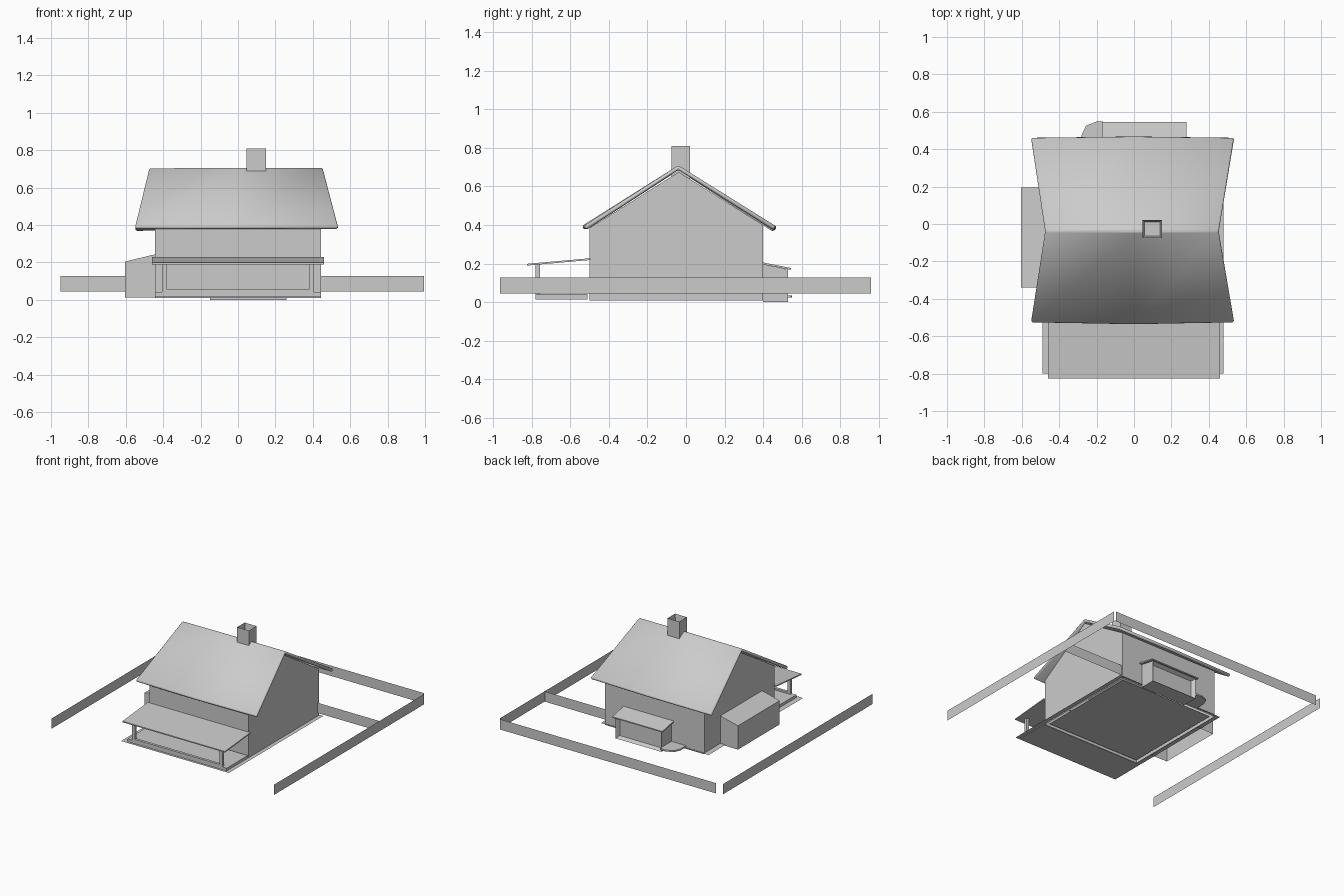
import bpy, bmesh, math
from mathutils import Vector

old = bpy.data.objects.get("Cube")
if old:
    bpy.data.objects.remove(old, do_unlink=True)

GREY = (0.6, 0.6, 0.6, 1.0)
mat = bpy.data.materials.new("plain grey")
mat.use_nodes = True
mat.diffuse_color = GREY
for node in mat.node_tree.nodes:
    if node.type == 'BSDF_PRINCIPLED':
        node.inputs["Base Color"].default_value = GREY


def finish(name, bm):
    """Turn a bmesh into a named, coloured object."""
    mesh = bpy.data.meshes.new(name)
    bm.to_mesh(mesh)
    bm.free()
    mesh.materials.append(mat)
    obj = bpy.data.objects.new(name, mesh)
    bpy.context.collection.objects.link(obj)
    return obj


def prism(profile, axis, start, end):
    """Extrude a 2D profile along x ((y, z) points) or y ((x, z) points)."""
    bm = bmesh.new()

    def place(p, t):
        return (t, p[0], p[1]) if axis == 'x' else (p[0], t, p[1])

    a, b = ([bm.verts.new(place(p, t)) for p in profile] for t in (start, end))
    bm.faces.new(a)
    bm.faces.new(b)
    n = len(profile)
    for i in range(n):
        bm.faces.new((a[i], a[(i + 1) % n], b[(i + 1) % n], b[i]))
    bmesh.ops.recalc_face_normals(bm, faces=bm.faces)
    return bm


def box(name, x, y, z):
    prof = [(y[0], z[0]), (y[1], z[0]), (y[1], z[1]), (y[0], z[1])]
    return finish(name, prism(prof, 'x', *x))


def plate(name, x, y, z):
    """A flat level sheet."""
    bm = bmesh.new()
    bm.faces.new([bm.verts.new((px, py, z)) for px, py in
                  ((x[0], y[0]), (x[1], y[0]), (x[1], y[1]), (x[0], y[1]))])
    return finish(name, bm)


def fence(name, p, q, low=0.045, high=0.128):
    """A flat upright board between two ground points."""
    bm = bmesh.new()
    bm.faces.new([bm.verts.new(v) for v in
                  ((*p, low), (*q, low), (*q, high), (*p, high))])
    return finish(name, bm)


def facing(bm, direction):
    d = Vector(direction)
    return [f for f in bm.faces if f.normal.dot(d) > 0.9]


def recess(bm, direction, border, offset):
    """Inset the faces turned one way and push them in."""
    faces = facing(bm, direction)
    bmesh.ops.inset_region(bm, faces=faces, thickness=border)
    bmesh.ops.translate(bm, verts=faces[0].verts, vec=offset)


# House walls with gables, open below, around a slightly smaller floor
walls = [(-0.5, 0.01), (0.4, 0.01), (0.4, 0.40), (-0.038, 0.675), (-0.5, 0.385)]
bm = prism(walls, 'x', -0.445, 0.445)
bmesh.ops.delete(bm, geom=facing(bm, (0, 0, -1)), context='FACES')
finish("house_walls", bm)
plate("house_floor", (-0.42, 0.42), (-0.475, 0.375), 0.015)

# Thin ground trim around the house
plate("left_trim", (0.445, 0.478), (-0.51, 0.41), 0.02)
plate("right_trim", (-0.49, -0.445), (-0.51, 0.41), 0.02)
plate("back_trim", (-0.445, 0.445), (0.4, 0.41), 0.02)
plate("porch_trim", (-0.49, 0.478), (-0.8, -0.51), 0.02)

# Main roof: two slopes flaring toward the eaves
rows = [
    [(-0.55, -0.53, 0.395), (0, -0.54, 0.395), (0.535, -0.53, 0.395)],
    [(-0.475, -0.04, 0.707), (0, -0.04, 0.71), (0.453, -0.04, 0.71)],
    [(-0.55, 0.465, 0.385), (0, 0.472, 0.39), (0.535, 0.465, 0.395)],
]
bm = bmesh.new()
grid = [[bm.verts.new(p) for p in row] for row in rows]
for r in range(2):
    for c in range(2):
        bm.faces.new((grid[r][c], grid[r][c + 1], grid[r + 1][c + 1], grid[r + 1][c]))
roof = finish("main_roof", bm)
thick = roof.modifiers.new("thickness", 'SOLIDIFY')
thick.thickness = 0.024
thick.offset = -1
soft = roof.modifiers.new("soft_edges", 'BEVEL')
soft.width = 0.008
soft.segments = 1
soft.limit_method = 'ANGLE'
soft.angle_limit = math.radians(40)
bpy.ops.object.select_all(action='DESELECT')
roof.select_set(True)
bpy.context.view_layer.objects.active = roof
bpy.ops.object.shade_smooth_by_angle(angle=math.radians(30))

# Chimney with a hollow top
prof = [(-0.075, 0.64), (0.022, 0.64), (0.022, 0.81), (-0.075, 0.81)]
bm = prism(prof, 'x', 0.045, 0.15)
recess(bm, (0, 0, 1), 0.015, (0, 0, -0.08))
finish("chimney", bm)

# Front porch: floor, kerb, posts, lean-to roof
box("porch_floor", (-0.445, 0.445), (-0.78, -0.51), (0.015, 0.042))
box("porch_kerb", (-0.405, 0.405), (-0.78, -0.758), (0.042, 0.055))
for side, x in (("left", 0.38), ("right", -0.405)):
    box(side + "_porch_post", (x, x + 0.025), (-0.78, -0.758), (0.055, 0.2))
porch = [(-0.825, 0.19), (-0.495, 0.219), (-0.495, 0.228), (-0.825, 0.199)]
finish("porch_roof", prism(porch, 'x', -0.46, 0.46))

# Side shed with a sloping top and an open underside
shed = [(-0.603, 0.012), (-0.445, 0.012), (-0.445, 0.243), (-0.603, 0.205)]
bm = prism(shed, 'y', -0.34, 0.195)
bmesh.ops.delete(bm, geom=facing(bm, (0, 0, -1)), context='FACES')
finish("side_shed", bm)

# Back bay with a recessed front and its own small roof
bay = [(0.4, 0), (0.53, 0), (0.53, 0.17), (0.4, 0.195)]
bm = prism(bay, 'x', -0.15, 0.26)
recess(bm, (0, 1, 0), 0.022, (0, -0.03, 0))
finish("back_bay", bm)
cover = [(0.4, 0.195), (0.545, 0.168), (0.545, 0.177), (0.4, 0.206)]
finish("back_bay_roof", prism(cover, 'x', -0.17, 0.28))

# Low fan-shaped step beside the bay
outline = [(-0.15, 0.4), (-0.28, 0.4), (-0.28, 0.475),
           (-0.257, 0.525), (-0.195, 0.55), (-0.15, 0.545)]
bm = bmesh.new()
step = bm.faces.new([bm.verts.new((x, y, 0.036)) for x, y in outline])
bmesh.ops.recalc_face_normals(bm, faces=[step])
ext = bmesh.ops.extrude_face_region(bm, geom=[step])
bmesh.ops.translate(bm, vec=(0, 0, -0.012),
                    verts=[g for g in ext["geom"] if isinstance(g, bmesh.types.BMVert)])
bmesh.ops.recalc_face_normals(bm, faces=bm.faces)
finish("fan_step", bm)

# Boundary fences, open at the front
fence("left_fence", (1.0, -0.964), (1.0, 0.959))
fence("right_fence", (-1.0, -0.964), (-1.0, 0.957))
fence("back_fence", (-0.95, 0.97), (0.99, 0.97))
fence("inner_fence", (0.445, 0.385), (0.995, 0.385))
